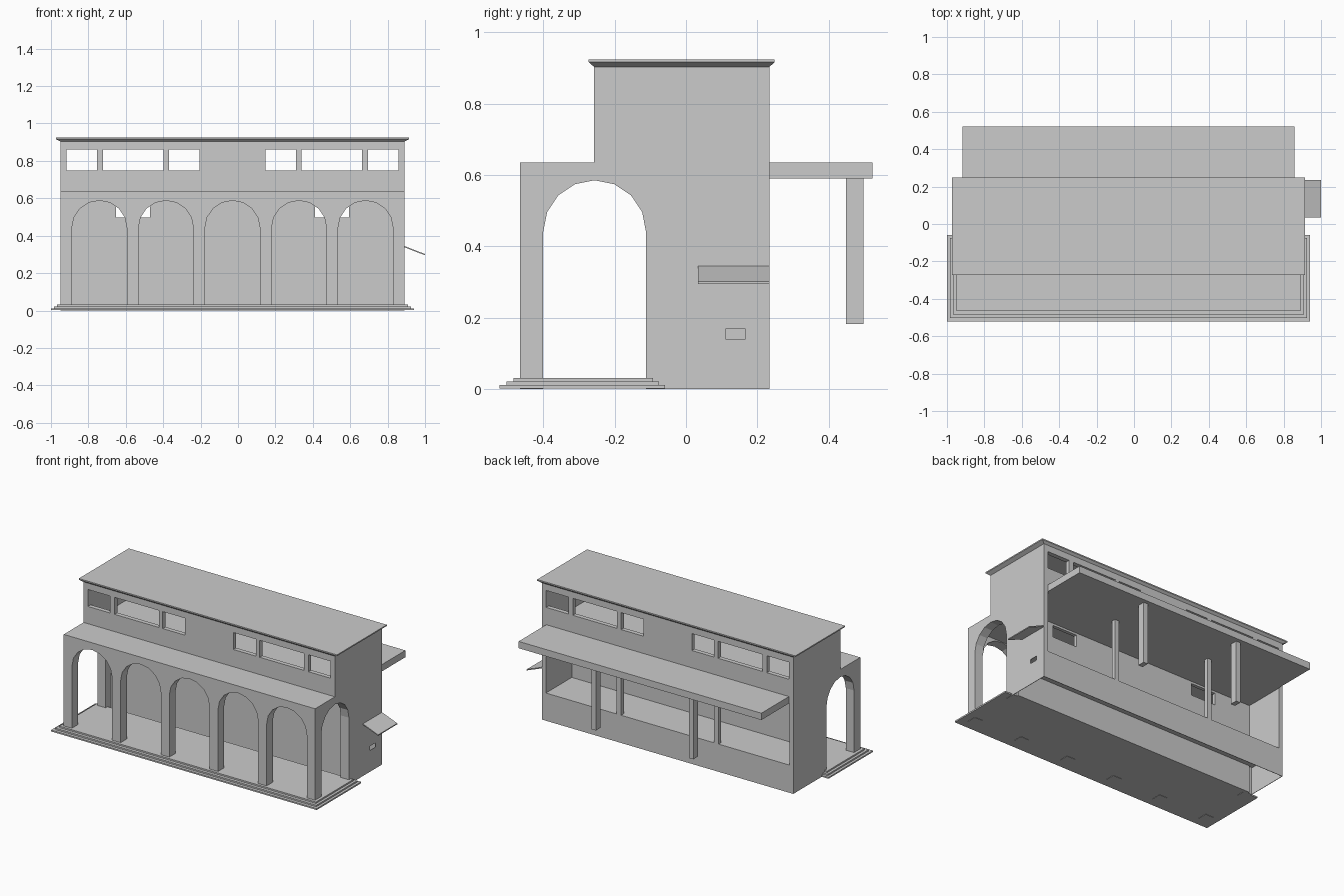
import bpy, bmesh, math
from mathutils import Matrix

if "Cube" in bpy.data.objects:
    bpy.data.objects.remove(bpy.data.objects["Cube"])

CX = -0.0295          # the building is symmetric about this x
HW = 0.9185           # half width of the building
T = 0.029             # upper wall thickness
THIN = 0.003          # thickness of the open-bottomed base shell
IN = HW - T
BACK = 0.234          # rear face of the building
PB = -0.047           # rear of the porch pillars

grey = bpy.data.materials.new("plain grey")
grey.diffuse_color = (0.6, 0.6, 0.6, 1)
grey.use_nodes = True
grey.node_tree.nodes["Principled BSDF"].inputs["Base Color"].default_value = grey.diffuse_color


def add(name, bm):
    bmesh.ops.remove_doubles(bm, verts=bm.verts, dist=1e-5)
    bmesh.ops.recalc_face_normals(bm, faces=bm.faces)
    for f in bm.faces:
        f.smooth = False
    me = bpy.data.meshes.new(name)
    bm.to_mesh(me)
    bm.free()
    me.materials.append(grey)
    ob = bpy.data.objects.new(name, me)
    ob.location.x = CX
    bpy.context.collection.objects.link(ob)
    return ob


def box(name, x0, x1, y0, y1, z0, z1):
    bm = bmesh.new()
    m = Matrix.Translation(((x0 + x1) / 2, (y0 + y1) / 2, (z0 + z1) / 2))
    m = m @ Matrix.Diagonal((x1 - x0, y1 - y0, z1 - z0, 1))
    bmesh.ops.create_cube(bm, size=1, matrix=m)
    return add(name, bm)


def rect(u0, u1, v0, v1):
    return [(u0, v0), (u1, v0), (u1, v1), (u0, v1)]


def panel(name, loops, side, c0, c1):
    """Flat wall with holes; side=False lies in xz, side=True lies in yz."""
    cu = bpy.data.curves.new(name, 'CURVE')
    cu.dimensions = '2D'
    cu.fill_mode = 'BOTH'
    cu.extrude = abs(c1 - c0) / 2
    for pts in loops:
        s = cu.splines.new('POLY')
        s.points.add(len(pts) - 1)
        for p, (u, v) in zip(s.points, pts):
            p.co = (u, v, 0, 1)
        s.use_cyclic_u = True
    tmp = bpy.data.objects.new("helper", cu)
    bpy.context.collection.objects.link(tmp)
    dg = bpy.context.evaluated_depsgraph_get()
    me = bpy.data.meshes.new_from_object(tmp.evaluated_get(dg))
    bpy.data.objects.remove(tmp)
    c = (c0 + c1) / 2
    if side:
        m = Matrix(((0, 0, 1, c), (1, 0, 0, 0), (0, 1, 0, 0), (0, 0, 0, 1)))
    else:
        m = Matrix(((1, 0, 0, 0), (0, 0, -1, c), (0, 1, 0, 0), (0, 0, 0, 1)))
    bm = bmesh.new()
    bm.from_mesh(me)
    bpy.data.meshes.remove(me)
    bm.transform(m)
    return add(name, bm)


def arch(c, r, base=0.0, spring=0.441, n=8):
    """Arch notch from left foot to right foot."""
    a = [(c - r * math.cos(math.pi * i / n), spring + r * math.sin(math.pi * i / n))
         for i in range(n + 1)]
    return [(c - r, base)] + a + [(c + r, base)]


# stepped plinth
for i in range(3):
    d = 0.0165 * i
    box(f"plinth_step_{i + 1}", -0.9705 + d, 0.9705 - d, -0.5225 + 1.2 * d, -0.059 - d,
        0.002 + 0.0095 * i, 0.0115 + 0.0098 * i)

# front arcade of five arches
pts = []
for i in range(5):
    a = arch((i - 2) * 0.3558, 0.147)
    pts += a[1:] if i == 0 else (a[:-1] if i == 4 else a)
end = pts[-1][0]
pts += [(end, 0.635), (-end, 0.635)]
panel("front_arcade", [pts], False, -0.465, -0.40)

# arched porch ends, main side walls and their thin base
porch_end = ([(-0.465, 0)] + arch(-0.256, 0.144) +
             [(PB, 0), (PB, 0.635), (-0.465, 0.635)])
side_wall = [(PB, 0.183), (BACK, 0.183), (BACK, 0.905), (-0.258, 0.905),
             (-0.258, 0.635), (PB, 0.635)]
base_wall = rect(PB, BACK, 0, 0.183)
slot = rect(0.11, 0.166, 0.141, 0.169)
for s, label in ((-1, "left"), (1, "right")):
    panel(label + "_porch_arch", [porch_end], True, s * end, s * HW)
    panel(label + "_side_wall", [side_wall], True, s * IN, s * HW)
    panel(label + "_base_wall", [base_wall] + ([slot] if s > 0 else []), True,
          s * (HW - THIN), s * HW)

# slabs: porch ceiling, upper floor and rear canopy
box("porch_ceiling", -end, end, -0.40, PB, 0.59, 0.635)
box("upper_floor", -IN, IN, PB, BACK, 0.59, 0.635)
box("rear_canopy", -0.887, 0.887, BACK, 0.5225, 0.59, 0.635)

# recessed wall behind the porch with two small windows
panel("inner_wall", [rect(-IN, IN, 0, 0.59)] +
      [rect(*sorted((s * 0.442, s * 0.624)), 0.497, 0.576) for s in (-1, 1)],
      False, -0.058, -0.036)

# upper storey walls with grouped windows
wins = [rect(*sorted((s * a, s * b)), 0.749, 0.861) for s in (-1, 1)
        for a, b in ((0.177, 0.340), (0.369, 0.692), (0.725, 0.887))]
for label, y in (("front", -0.258), ("back", BACK - T)):
    panel(label + "_upper_wall", [rect(-IN, IN, 0.635, 0.905)] + wins, False, y, y + T)

# low rear wall and raised ground floor
box("rear_low_wall", THIN - HW, HW - THIN, BACK - THIN, BACK, 0, 0.183)
box("ground_floor", THIN - HW, HW - THIN, -0.036, BACK - THIN, 0.180, 0.183)

# posts at the rear opening and under the canopy
for s, label in ((-1, "left"), (1, "right")):
    x = s * 0.356
    box(label + "_inner_post", x - 0.016, x + 0.016, BACK - 0.028, BACK, 0.183, 0.59)
    box(label + "_canopy_post", x - 0.016, x + 0.016, 0.448, 0.497, 0.183, 0.59)

# flat roof slab with flared cornice
bm = bmesh.new()
rings = []
for g, z in ((0, 0.903), (0.0145, 0.916), (0.0145, 0.924)):
    rings.append([bm.verts.new((x, y, z)) for x, y in
                  rect(-HW - 1.7 * g, HW + 1.7 * g, -0.258 - g, BACK + g)])
for a, b in zip(rings, rings[1:]):
    for i in range(4):
        j = (i + 1) % 4
        bm.faces.new((a[i], a[j], b[j], b[i]))
bm.faces.new(rings[0])
bm.faces.new(rings[-1])
add("roof", bm)

# sloping awning on the right side
awning = [(HW, 0.338), (1.0 - CX, 0.295), (1.0 - CX, 0.302), (HW, 0.345)]
panel("side_awning", [awning], False, 0.034, BACK)
